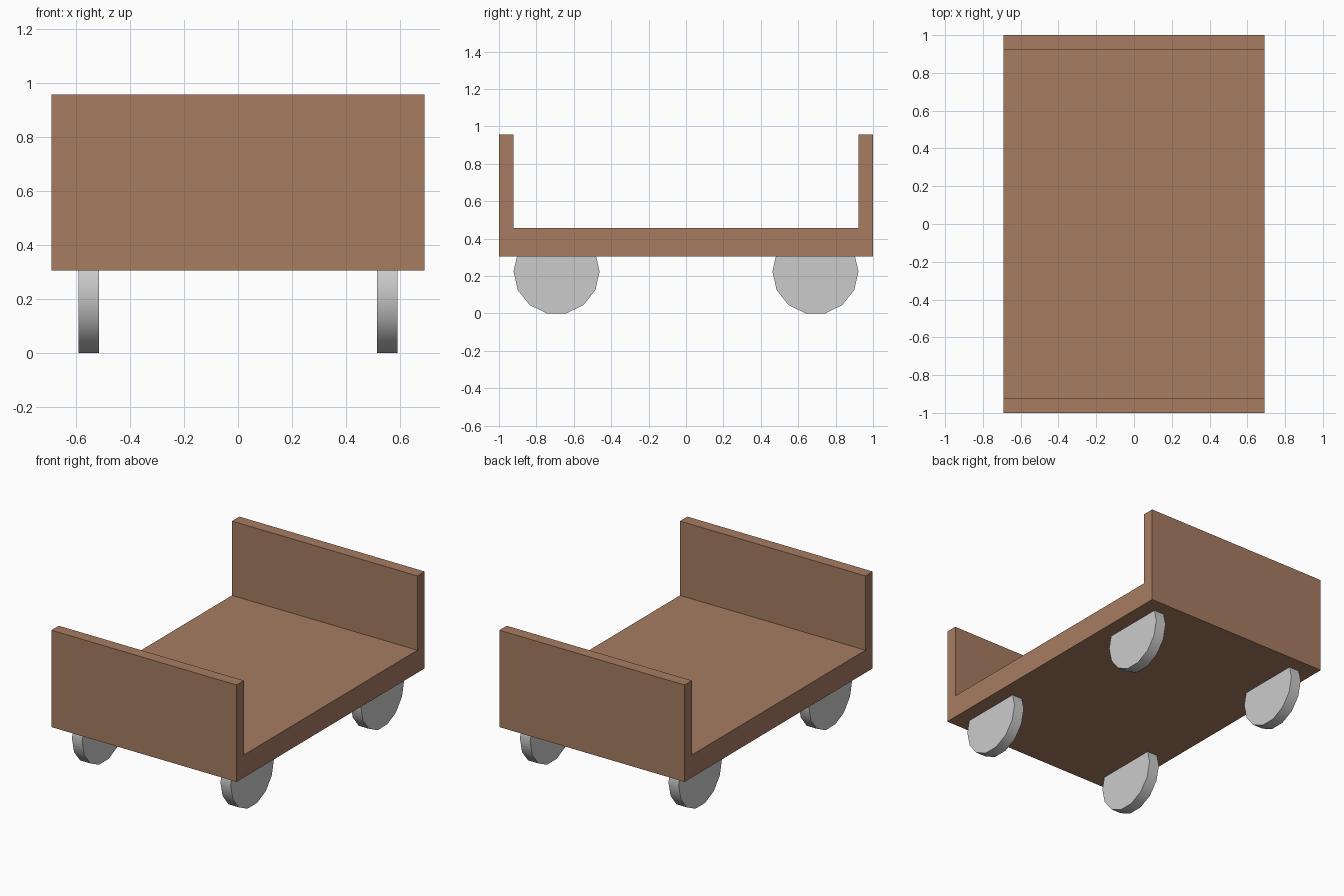
import bpy, bmesh, math

if "Cube" in bpy.data.objects:
    bpy.data.objects.remove(bpy.data.objects["Cube"])

HALF_WIDTH = 0.69
WHEEL_RADIUS, WHEEL_WIDTH, WHEEL_SIDES = 0.23, 0.076, 14

brown = bpy.data.materials.new("brown_wood")
brown.diffuse_color = (0.38, 0.2, 0.12, 1)
brown.use_nodes = True
brown.node_tree.nodes["Principled BSDF"].inputs["Base Color"].default_value = brown.diffuse_color


# Cart body: U-shaped side profile (y, z) extruded across x
def cart_body():
    profile = [(-1, 0.305), (1, 0.305), (1, 0.957), (0.922, 0.957),
               (0.922, 0.457), (-0.922, 0.457), (-0.922, 0.957), (-1, 0.957)]
    bm = bmesh.new()
    face = bm.faces.new([bm.verts.new((-HALF_WIDTH, y, z)) for y, z in profile])
    ext = bmesh.ops.extrude_face_region(bm, geom=[face])
    verts = [g for g in ext["geom"] if isinstance(g, bmesh.types.BMVert)]
    bmesh.ops.translate(bm, verts=verts, vec=(2 * HALF_WIDTH, 0, 0))
    bmesh.ops.recalc_face_normals(bm, faces=bm.faces)
    mesh = bpy.data.meshes.new("cart_body")
    bm.to_mesh(mesh)
    bm.free()
    mesh.materials.append(brown)
    bpy.context.collection.objects.link(bpy.data.objects.new("cart_body", mesh))


# Wheel: 14-sided disc with a flat side on the ground, its top sunk into the deck
def wheel(name, x, y):
    z = WHEEL_RADIUS * math.cos(math.pi / WHEEL_SIDES)
    bpy.ops.mesh.primitive_cylinder_add(
        vertices=WHEEL_SIDES, radius=WHEEL_RADIUS, depth=WHEEL_WIDTH,
        location=(x, y, z), rotation=(0, math.pi / 2, 0))
    obj = bpy.context.object
    obj.name = name
    # Turn about the axle so a corner points along y and an edge faces down
    bpy.ops.object.transform_apply(location=False, rotation=True, scale=False)
    corner = max(obj.data.vertices, key=lambda v: v.co.y).co
    obj.rotation_euler.x = -math.atan2(corner.z, corner.y)
    bpy.ops.object.transform_apply(location=False, rotation=True, scale=False)
    bpy.ops.object.shade_smooth_by_angle(angle=math.radians(30))


cart_body()
for end, y in (("front", -0.692), ("back", 0.692)):
    for side, x in (("left", -0.553), ("right", 0.553)):
        wheel(f"{end}_{side}_wheel", x, y)
